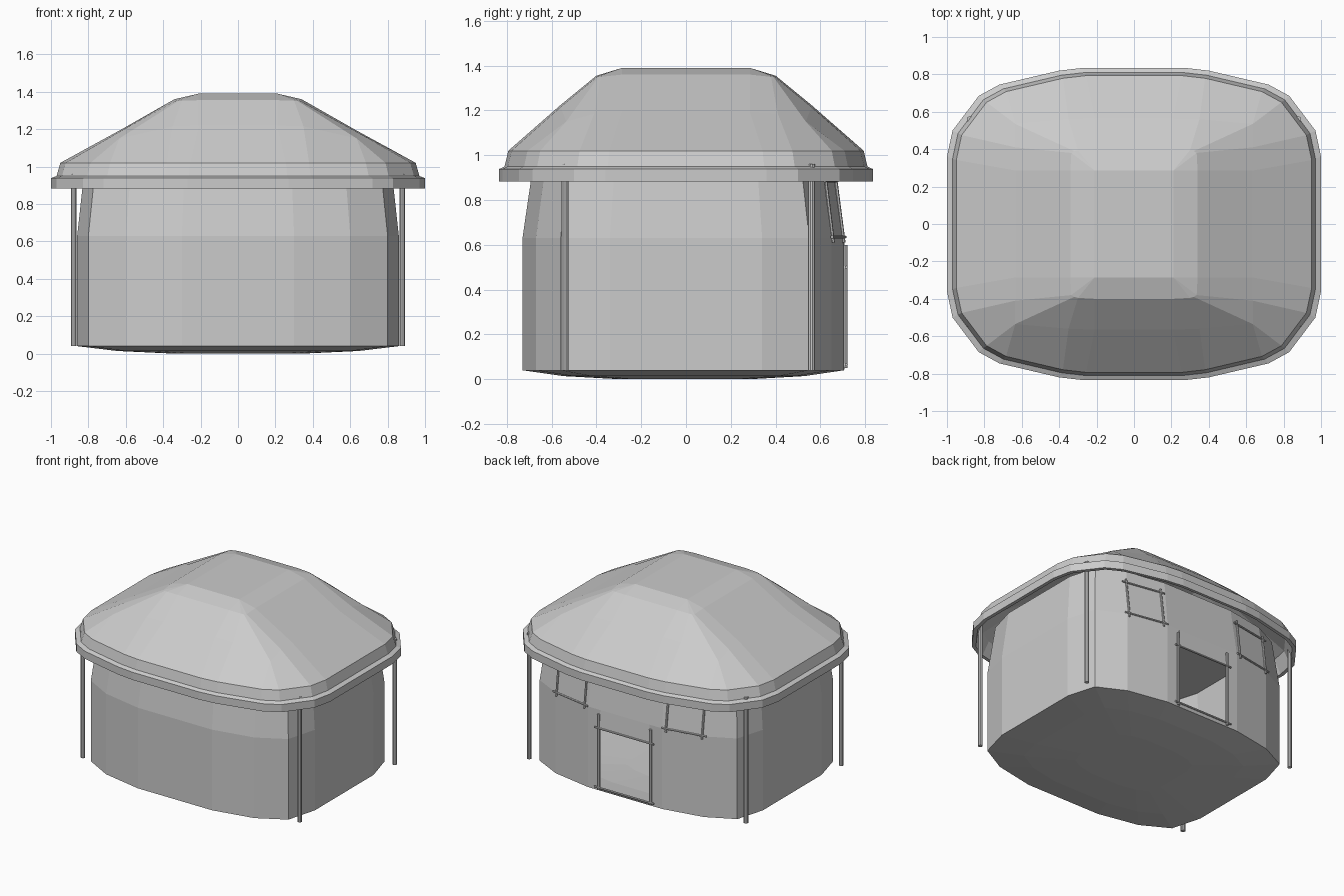
import bpy, bmesh, math
from mathutils import Vector

if "Cube" in bpy.data.objects:
    bpy.data.objects.remove(bpy.data.objects["Cube"])

grey = bpy.data.materials.new("plain_grey")
grey.diffuse_color = (0.6, 0.6, 0.6, 1)
grey.use_nodes = True
grey.node_tree.nodes["Principled BSDF"].inputs["Base Color"].default_value = grey.diffuse_color


def make_object(name, bm):
    bmesh.ops.remove_doubles(bm, verts=bm.verts, dist=0.0005)
    bmesh.ops.recalc_face_normals(bm, faces=bm.faces)
    me = bpy.data.meshes.new(name)
    bm.to_mesh(me)
    bm.free()
    me.materials.append(grey)
    ob = bpy.data.objects.new(name, me)
    bpy.context.collection.objects.link(ob)
    return ob


def face(bm, pts):
    """Add a face, dropping repeated corners."""
    clean = []
    for p in pts:
        if all((p - q).length > 0.0005 for q in clean):
            clean.append(p)
    if len(clean) > 2:
        bm.faces.new([bm.verts.new(p) for p in clean])


def loft(bm, rings, skip=None):
    for r, (a, b) in enumerate(zip(rings, rings[1:])):
        n = len(a)
        for i in range(n):
            j = (i + 1) % n
            if skip and skip(r, (a[i] + a[j]) / 2):
                continue
            face(bm, [a[i], a[j], b[j], b[i]])


def full_ring(back, front=None):
    """Complete a loop from one quadrant (ordered from +x side to +y side)."""
    front = front or back
    q1 = [Vector(p) for p in back]
    q2 = [Vector((-x, y, z)) for x, y, z in reversed(back)]
    q3 = [Vector((-x, -y, z)) for x, y, z in front]
    q4 = [Vector((x, -y, z)) for x, y, z in reversed(front)]
    return q1 + q2 + q3 + q4


def rod(name, a, b, r, sides=8):
    a, b = Vector(a), Vector(b)
    bm = bmesh.new()
    bmesh.ops.create_cone(bm, cap_ends=True, segments=sides, radius1=r, radius2=r,
                          depth=(b - a).length)
    rot = (b - a).to_track_quat('Z', 'Y').to_matrix()
    for v in bm.verts:
        v.co = rot @ v.co + (a + b) / 2
    return make_object(name, bm)


# Roof: a blunt hipped shell with a stepped rim
rim = [(1.0, .36), (.97, .5), (.83, .685), (.72, .745), (.4, .82), (.27, .835)]


def rim_ring(s, z):
    return [(x * s, y * s, z) for x, y in rim]


top = [(.21, .285, 1.39)] * 6
shoulder = [(.34, .285, 1.36), (.335, .38, 1.35), (.32, .39, 1.35), (.32, .39, 1.35),
            (.30, .395, 1.352), (.21, .40, 1.355)]
middle = [(.63, .285, 1.195), (.635, .41, 1.185), (.635, .535, 1.15), (.635, .535, 1.15),
          (.35, .56, 1.215), (.21, .565, 1.22)]


def lower(ring, d=.03):
    return [(x, y, z - d) for x, y, z in ring]


quads = [top, shoulder, middle, rim_ring(.95, 1.02), rim_ring(.97, .95), rim_ring(1, .938),
         rim_ring(1, .882), rim_ring(.975, .882), rim_ring(.935, .985),
         lower(middle), lower(shoulder), lower(top)]
rings = [full_ring(q) for q in quads]
bm = bmesh.new()
loft(bm, rings)
face(bm, rings[0])
face(bm, rings[-1])
make_object("roof", bm)

# Body: sixteen-sided hollow wall with a bulged floor and a doorway at the back
back = [(.86, .34), (.80, .55), (.60, .65), (.30, .705)]
front = [(.86, .34), (.80, .56), (.60, .67), (.30, .73)]
DOOR_X, DOOR_LOW, DOOR_TOP = .2, .065, .5


def wall_ring(sx, sy, z):
    return full_ring([(x * sx, y * sy, z) for x, y in back],
                     [(x * sx, y * sy, z) for x, y in front])


rings = [wall_ring(.4, .4, 0), wall_ring(.75, .75, .014), wall_ring(1, 1, .04),
         wall_ring(1, 1, .63), wall_ring(.955, .93, .98)]
bm = bmesh.new()
loft(bm, rings, lambda r, m: r == 2 and m.y > .69 and abs(m.x) < .1)
face(bm, rings[0])
face(bm, rings[-1])
for x0, x1, z0, z1 in [(-.3, -DOOR_X, .04, .63), (DOOR_X, .3, .04, .63),
                       (-DOOR_X, DOOR_X, DOOR_TOP, .63), (-DOOR_X, DOOR_X, .04, DOOR_LOW)]:
    face(bm, [Vector((x, .705, z)) for x, z in ((x0, z0), (x1, z0), (x1, z1), (x0, z1))])
body = make_object("hut_wall", bm)
shell = body.modifiers.new("thickness", 'SOLIDIFY')
shell.thickness = .012
shell.offset = -1

# Corner posts
for x in (-.878, .878):
    for y in (-.54, .56):
        rod("roof_post", (x, y, .04), (x, y, .96), .016, 10)

# Door frame
for x in (-.21, .21):
    rod("door_post", (x, .71, .05), (x, .71, .6), .011)
for z in (DOOR_LOW, DOOR_TOP):
    rod("door_bar", (-.24, .716, z), (.24, .716, z), .007)


# Window frames of crossed sticks lying on the sloping back wall
def on_wall(s, x, z):
    y = .705 - .055 * (x - .3) / .3
    return (s * x, y * (1 - .07 * max(0, z - .63) / .35) + .006, z)


for s in (-1, 1):
    for x in (.33, .59):
        rod("window_upright", on_wall(s, x, .61), on_wall(s, x, .91), .007, 6)
    for z in (.635, .885):
        rod("window_bar", on_wall(s, .30, z), on_wall(s, .62, z), .007, 6)
